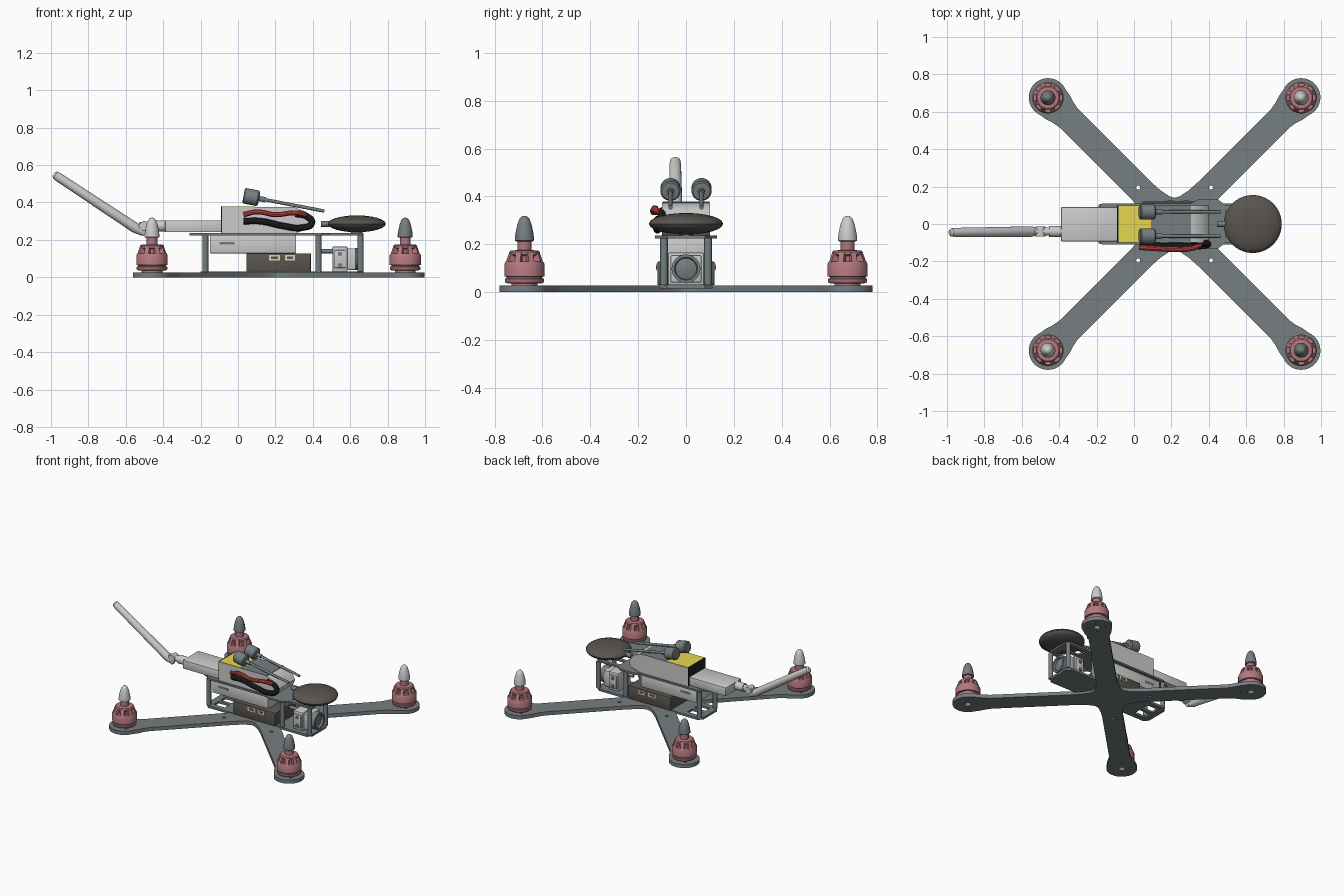
import bpy, bmesh
from math import sin, cos, pi, radians
from mathutils import Vector, Matrix

if "Cube" in bpy.data.objects:
    bpy.data.objects.remove(bpy.data.objects["Cube"])

def mat(name, rgb):
    m = bpy.data.materials.new(name)
    m.diffuse_color = (*rgb, 1)
    m.use_nodes = True
    m.node_tree.nodes["Principled BSDF"].inputs["Base Color"].default_value = m.diffuse_color
    return m

SLATE = mat("slate", (0.18, 0.21, 0.22))
PINK = mat("anodised_pink", (0.45, 0.19, 0.21))
BROWN = mat("dark_brown", (0.10, 0.09, 0.08))
BLACK = mat("black", (0.015, 0.015, 0.015))
RED = mat("red", (0.6, 0.06, 0.05))
YELLOW = mat("yellow", (0.8, 0.68, 0.08))
CREAM = mat("cream", (0.7, 0.66, 0.45))

def finish(ob, m=None, angle=35):
    if m:
        ob.data.materials.append(m)
    bpy.ops.object.select_all(action='DESELECT')
    ob.select_set(True)
    bpy.context.view_layer.objects.active = ob
    if ob.type == 'CURVE':
        bpy.ops.object.convert(target='MESH')
    bpy.ops.object.shade_smooth_by_angle(angle=radians(angle))
    return ob

def from_bm(name, bm, m=None):
    bmesh.ops.recalc_face_normals(bm, faces=bm.faces)
    me = bpy.data.meshes.new(name)
    bm.to_mesh(me)
    bm.free()
    ob = bpy.data.objects.new(name, me)
    bpy.context.collection.objects.link(ob)
    return finish(ob, m)

def box(name, x, y, z, m=None, bevel=0.0):
    bm = bmesh.new()
    bmesh.ops.create_cube(bm, size=1)
    for v in bm.verts:
        v.co = [(a + b) / 2 + c * (b - a) for (a, b), c in zip((x, y, z), v.co)]
    if bevel:
        bmesh.ops.bevel(bm, geom=bm.edges[:], offset=bevel, segments=2, affect='EDGES', profile=0.5)
    return from_bm(name, bm, m)

def lathe(name, prof, origin, axis=(0, 0, 1), m=None, n=28):
    """Spin (radius, height) points about an axis; the profile is closed by end caps."""
    bm = bmesh.new()
    rot = Vector((0, 0, 1)).rotation_difference(Vector(axis).normalized()).to_matrix().to_4x4()
    rot = Matrix.Translation(origin) @ rot
    rings = [[bm.verts.new(rot @ Vector((r * cos(2*pi*i/n), r * sin(2*pi*i/n), h))) for i in range(n)]
             for r, h in prof]
    for a, b in zip(rings, rings[1:]):
        for i in range(n):
            bm.faces.new((a[i], a[(i+1) % n], b[(i+1) % n], b[i]))
    bm.faces.new(rings[0])
    bm.faces.new(rings[-1])
    return from_bm(name, bm, m)

def rod(name, a, b, r, m=None, n=20):
    a, b = Vector(a), Vector(b)
    return lathe(name, [(r, 0), (r, (b - a).length)], a, b - a, m, n)

def plate(name, loops, z0, z1, m=None):
    """Flat plate from an outline plus hole outlines."""
    cu = bpy.data.curves.new(name, 'CURVE')
    cu.dimensions = '2D'
    cu.fill_mode = 'BOTH'
    cu.extrude = (z1 - z0) / 2
    for pts in loops:
        s = cu.splines.new('POLY')
        s.points.add(len(pts) - 1)
        for p, q in zip(s.points, pts):
            p.co = (q[0], q[1], 0, 1)
        s.use_cyclic_u = True
    ob = bpy.data.objects.new(name, cu)
    ob.location.z = (z0 + z1) / 2
    bpy.context.collection.objects.link(ob)
    return finish(ob, m)

def wire(name, pts, r, m):
    cu = bpy.data.curves.new(name, 'CURVE')
    cu.dimensions = '3D'
    cu.bevel_depth = r
    cu.bevel_resolution = 3
    cu.use_fill_caps = True
    cu.resolution_u = 6
    s = cu.splines.new('BEZIER')
    s.bezier_points.add(len(pts) - 1)
    for p, q in zip(s.bezier_points, pts):
        p.co = q
        p.handle_left_type = p.handle_right_type = 'AUTO'
    ob = bpy.data.objects.new(name, cu)
    bpy.context.collection.objects.link(ob)
    return finish(ob, m)

def circle(x, y, r, n=14):
    return [(x + r * cos(2*pi*i/n), y + r * sin(2*pi*i/n)) for i in range(n)]

def rect(x0, x1, y0, y1):
    return [(x0, y0), (x1, y0), (x1, y1), (x0, y1)]

# X-shaped arm plate with round motor pads
CX, L, PAD = 0.217, 0.957, 0.103
half = [(0.125, -0.085), (0.18, -0.074), (0.25, -0.07), (0.80, -0.07), (0.845, -0.078), (0.88, -0.09)]
arc = [(L + PAD * cos(t), PAD * sin(t)) for t in [radians(-110 + 220 * i / 24) for i in range(25)]]
arm = [(0.099, -0.099)] + half + arc + [(u, -v) for u, v in reversed(half)]
outline, holes = [], []
for k in range(4):
    a = pi / 4 + k * pi / 2
    turn = lambda u, v: (CX + u * cos(a) - v * sin(a), u * sin(a) + v * cos(a))
    outline += [turn(u, v) for u, v in arm]
    holes.append(circle(*turn(0.275, 0), 0.011))
    holes.append(circle(*turn(L, 0), 0.022))
    holes += [circle(*turn(L + 0.062 * cos(t), 0.062 * sin(t)), 0.009, 8) for t in (0, pi/2, pi, -pi/2)]
plate("arm_plate", [outline] + holes, 0, 0.027, SLATE)

# Body plates
low = [(-0.20, -0.08), (-0.17, -0.11), (0.64, -0.11), (0.67, -0.08)]
low += [(x, -y) for x, y in reversed(low)]
plate("bottom_plate", [low, rect(-0.15, -0.06, -0.07, -0.012), rect(-0.15, -0.06, 0.012, 0.07)],
      0.016, 0.032, SLATE)
top = [(-0.26, -0.05), (-0.20, -0.08), (-0.17, -0.11), (0.30, -0.11), (0.34, -0.13), (0.45, -0.13),
       (0.49, -0.10), (0.64, -0.10), (0.67, -0.08)]
top += [(x, -y) for x, y in reversed(top)]
plate("top_plate", [top, rect(0.49, 0.62, -0.07, -0.012), rect(0.49, 0.62, 0.012, 0.07)],
      0.224, 0.237, SLATE)
for x in (-0.175, 0.43, 0.655):
    for s in (-1, 1):
        rod("standoff", (x, s * 0.092, 0.03), (x, s * 0.092, 0.226), 0.016, SLATE)

# Motors with spoked bells and propeller-nut cones
for sx in (-1, 1):
    for sy in (-1, 1):
        o = (CX + sx * 0.677, sy * 0.675, 0)
        lathe("motor_base", [(0.055, 0.025), (0.055, 0.036), (0.078, 0.038), (0.082, 0.045), (0.082, 0.056),
              (0.074, 0.058), (0.074, 0.064), (0.084, 0.066), (0.084, 0.118), (0.078, 0.128), (0.05, 0.128),
              (0.05, 0.16)], o, m=PINK, n=36)
        lathe("motor_cap", [(0.055, 0.152), (0.064, 0.158), (0.064, 0.168), (0.058, 0.174), (0.029, 0.176),
              (0.029, 0.222)], o, m=PINK)
        bm = bmesh.new()
        for i in range(8):
            r = bmesh.ops.create_cube(bm, size=1)
            for v in r['verts']:
                up = v.co.z > 0
                rad = (0.064 if up else 0.081) if v.co.x > 0 else 0.045
                v.co = (rad, v.co.y * 0.024, 0.166 if up else 0.12)
            bmesh.ops.rotate(bm, verts=r['verts'], matrix=Matrix.Rotation(i * pi / 4 + pi / 8, 3, 'Z'))
        bmesh.ops.translate(bm, verts=bm.verts[:], vec=o)
        from_bm("motor_spokes", bm, PINK)
        lathe("motor_cone", [(0.034, 0.212), (0.04, 0.216), (0.04, 0.228), (0.036, 0.255), (0.029, 0.285),
              (0.021, 0.306), (0.012, 0.316), (0.003, 0.319)], o, m=None if sx == sy else SLATE)

# Electronics boxes between the plates
box("controller_box", (0.045, 0.39), (-0.12, 0.12), (0.03, 0.128), BROWN, 0.004)
box("receiver_box", (-0.15, 0.31), (-0.09, 0.09), (0.128, 0.225), None, 0.004)
for s in (-1, 1):
    for x0, x1 in ((0.165, 0.225), (0.25, 0.305)):
        box("port", (x0, x1), sorted((s * 0.115, s * 0.124)), (0.09, 0.12), CREAM)
        box("port_slot", (x0 + 0.012, x1 - 0.012), sorted((s * 0.12, s * 0.126)), (0.098, 0.112), BROWN)
    box("card_slot", (-0.10, -0.02), sorted((s * 0.085, s * 0.092)), (0.175, 0.19), SLATE)

# Forward camera
box("camera_body", (0.505, 0.585), (-0.075, 0.075), (0.03, 0.165), None, 0.006)
box("camera_front", (0.585, 0.63), (-0.065, 0.065), (0.04, 0.155), None, 0.006)
lathe("camera_lens", [(0.06, 0), (0.06, 0.045), (0.048, 0.045), (0.044, 0.03), (0.02, 0.036), (0.002, 0.038)],
      (0.625, 0, 0.098), (1, 0, 0), SLATE, 32)
for s in (-1, 1):
    box("camera_bracket", (0.515, 0.575), sorted((s * 0.07, s * 0.085)), (0.05, 0.145), None, 0.004)
    for z in (0.065, 0.125):
        rod("camera_screw", (0.545, s * 0.08, z), (0.545, s * 0.092, z), 0.012, SLATE, 12)
rod("camera_stub", (0.43, 0, 0.14), (0.51, 0, 0.14), 0.012, SLATE, 12)

# Battery with sloping nose, label and leads
prof = [(-0.085, 0.237), (0.31, 0.237), (0.385, 0.26), (0.40, 0.30), (0.365, 0.35), (0.30, 0.375), (-0.085, 0.375)]
bm = bmesh.new()
f = bm.faces.new([bm.verts.new((x, -0.10, z)) for x, z in prof])
ext = bmesh.ops.extrude_face_region(bm, geom=[f])
bmesh.ops.translate(bm, verts=[v for v in ext['geom'] if isinstance(v, bmesh.types.BMVert)], vec=(0, 0.20, 0))
from_bm("battery", bm)
box("battery_end", (-0.09, -0.082), (-0.098, 0.098), (0.24, 0.378), BLACK)
box("battery_label", (-0.082, 0.09), (-0.098, 0.098), (0.37, 0.378), YELLOW)
box("battery_top", (0.09, 0.305), (-0.098, 0.098), (0.37, 0.377), SLATE)
wire("red_lead", [(0.03, -0.125, 0.335), (0.10, -0.13, 0.35), (0.20, -0.135, 0.335), (0.31, -0.13, 0.345),
     (0.36, -0.11, 0.335)], 0.014, RED)
wire("black_lead", [(0.03, -0.115, 0.30), (0.12, -0.118, 0.30), (0.24, -0.118, 0.275), (0.34, -0.118, 0.265),
     (0.395, -0.11, 0.29), (0.37, -0.10, 0.325), (0.31, -0.095, 0.34)], 0.018, BLACK)

# Rear transmitter and its bent stick antenna
box("transmitter", (-0.39, -0.088), (-0.093, 0.09), (0.242, 0.305), None, 0.004)
rod("antenna_socket", (-0.455, -0.04, 0.275), (-0.385, -0.04, 0.275), 0.03)
rod("antenna_neck", (-0.53, -0.04, 0.275), (-0.45, -0.04, 0.275), 0.022)
rod("antenna_hinge", (-0.50, -0.066, 0.275), (-0.50, -0.014, 0.275), 0.026)
a, b = Vector((-0.50, -0.04, 0.232)), Vector((-0.985, -0.045, 0.552))
n = (b - a).length
lathe("antenna_stick", [(0.014, 0), (0.024, 0.04), (0.028, 0.06), (0.024, n - 0.03), (0.022, n - 0.01),
      (0.012, n)], a, b - a, n=20)

# Disc-shaped navigation puck
lathe("navigation_puck", [(max(0.003, 0.155 * cos(t)), 0.045 * sin(t)) for t in
      [radians(-90 + 15 * i) for i in range(13)]], (0.635, 0, 0.286), m=BROWN, n=40)
rod("puck_stub", (0.445, 0, 0.286), (0.49, 0, 0.286), 0.016, SLATE)
rod("puck_post", (0.635, 0, 0.23), (0.635, 0, 0.26), 0.03, SLATE)

# Pair of tilted video antennas
d = Vector((0.39, 0, -0.075)).normalized()
for y in (-0.065, 0.065):
    p = Vector((0.03, y, 0.437))
    lathe("video_antenna_head", [(0.036, 0), (0.042, 0.006), (0.042, 0.076), (0.036, 0.083), (0.014, 0.085),
          (0.014, 0.12)], p, d, SLATE)
    rod("video_antenna_rod", p + d * 0.08, p + d * 0.44, 0.009, SLATE, 12)
